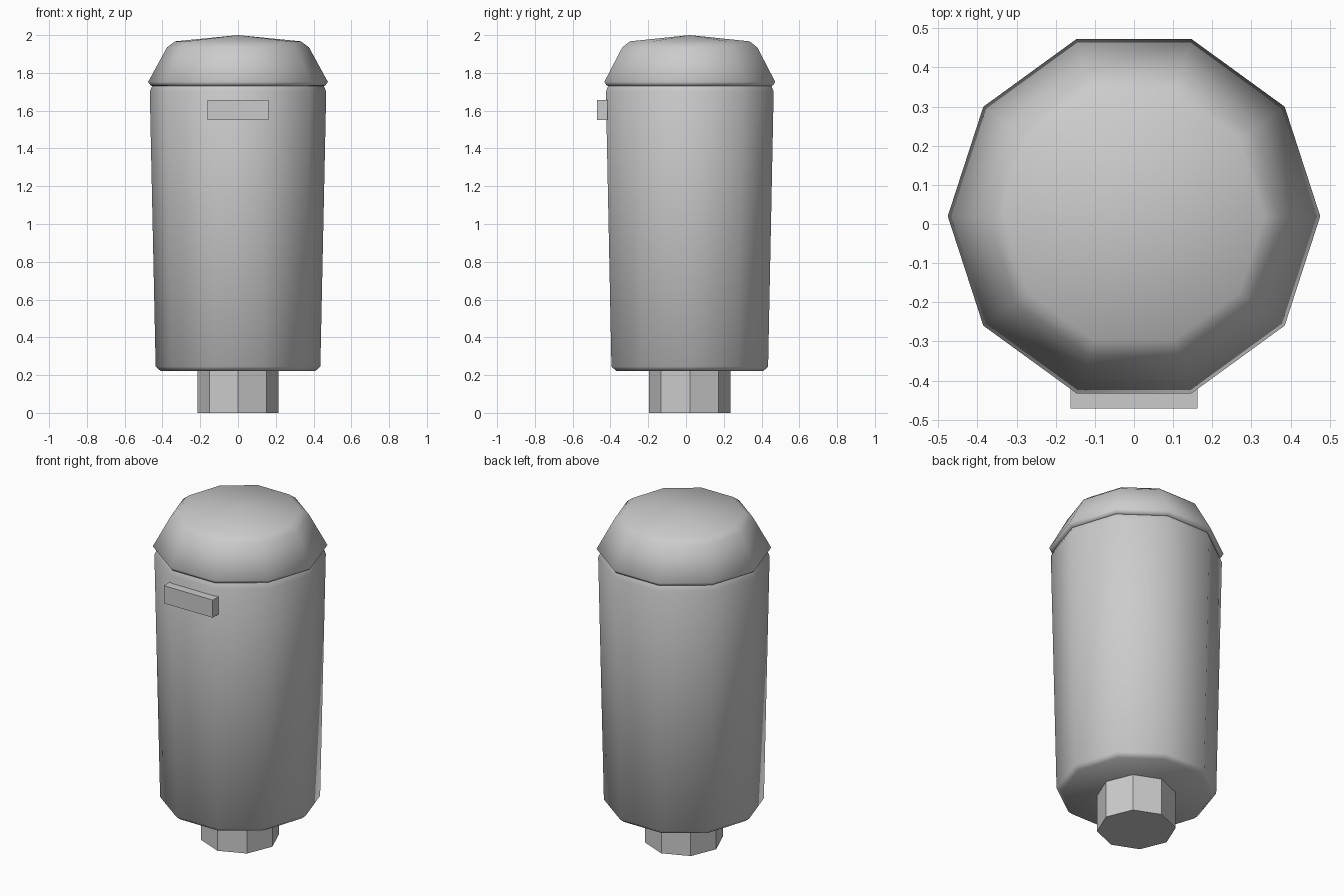
import bpy, bmesh, math
from mathutils import Matrix

cube = bpy.data.objects.get("Cube")
if cube:
    bpy.data.objects.remove(cube, do_unlink=True)

CENTRE_Y = 0.02

grey = bpy.data.materials.new("light_grey")
grey.use_nodes = True
colour = (0.6, 0.6, 0.6, 1)
grey.diffuse_color = colour
grey.node_tree.nodes["Principled BSDF"].inputs["Base Color"].default_value = colour


def finish(name, bm, smooth_angle=None):
    bmesh.ops.recalc_face_normals(bm, faces=bm.faces)
    mesh = bpy.data.meshes.new(name)
    bm.to_mesh(mesh)
    bm.free()
    mesh.materials.append(grey)
    obj = bpy.data.objects.new(name, mesh)
    bpy.context.collection.objects.link(obj)
    if smooth_angle:
        bpy.ops.object.select_all(action='DESELECT')
        obj.select_set(True)
        bpy.context.view_layer.objects.active = obj
        bpy.ops.object.shade_smooth_by_angle(angle=math.radians(smooth_angle))
    return obj


def turned(name, profile, sides, smooth_angle=None):
    """Polygonal solid from (radius, height) pairs; zero radius is an apex."""
    bm = bmesh.new()
    rings = []
    for r, z in profile:
        count = sides if r else 1
        rings.append([bm.verts.new((r * math.cos(math.tau * i / sides),
                                    CENTRE_Y + r * math.sin(math.tau * i / sides), z))
                      for i in range(count)])
    for a, b in zip(rings, rings[1:]):
        for i in range(sides):
            j = (i + 1) % sides
            if len(b) == 1:
                bm.faces.new((a[i], a[j], b[0]))
            else:
                bm.faces.new((a[i], a[j], b[j], b[i]))
    bm.faces.new(rings[0])
    if len(rings[-1]) > 1:
        bm.faces.new(rings[-1])
    return finish(name, bm, smooth_angle)


# Tapered container with softened rims
turned("body", [(0.41, 0.222), (0.436, 0.245), (0.467, 1.70), (0.455, 1.73)], 10, 65)

# Overhanging lid with a shallow peak
turned("lid", [(0.452, 1.73), (0.462, 1.733), (0.476, 1.752),
               (0.376, 1.935), (0.333, 1.967), (0, 2.0)], 10, 65)

# Faceted foot
turned("foot", [(0.215, 0), (0.215, 0.24)], 8)

# Label block on the front
bm = bmesh.new()
bmesh.ops.create_cube(bm, size=1, matrix=Matrix.Translation((0, -0.444, 1.603))
                      @ Matrix.Diagonal((0.325, 0.056, 0.106, 1)))
finish("front_label", bm)
